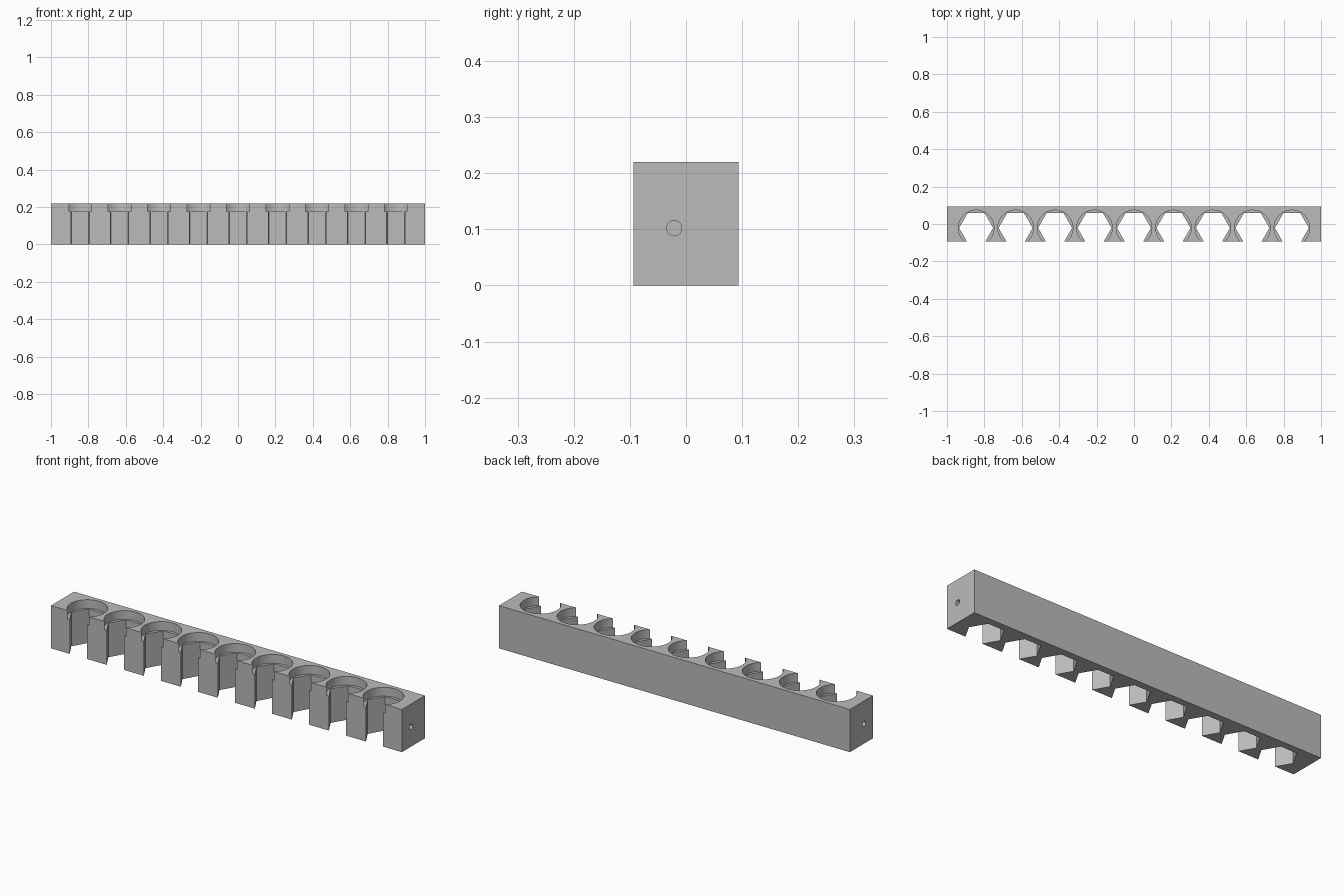
import bpy, bmesh, math
from mathutils import Matrix

LENGTH, DEPTH, HEIGHT = 2.0, 0.188, 0.22
COUNT, PITCH = 9, 0.211
AXIS_Y = -0.021
HEX_R, BORE_R, BORE_FLOOR = 0.091, 0.095, 0.175
PIN_R, PIN_Z, PIN_DEPTH = 0.0135, 0.102, 0.05

old = bpy.data.objects.get("Cube")
if old:
    bpy.data.objects.remove(old, do_unlink=True)

grey = bpy.data.materials.new("mid grey")
grey.use_nodes = True
colour = (0.5, 0.5, 0.5, 1)
grey.diffuse_color = colour
grey.node_tree.nodes["Principled BSDF"].inputs["Base Color"].default_value = colour


def make_object(name, bm):
    mesh = bpy.data.meshes.new(name)
    bm.to_mesh(mesh)
    bm.free()
    mesh.materials.append(grey)
    obj = bpy.data.objects.new(name, mesh)
    bpy.context.collection.objects.link(obj)
    return obj


def prisms(name, sides, radius, length, places):
    """Several equal prisms in one object, one per placement matrix."""
    bm = bmesh.new()
    for place in places:
        bmesh.ops.create_cone(bm, cap_ends=True, segments=sides, radius1=radius,
                              radius2=radius, depth=length, matrix=place)
    obj = make_object(name, bm)
    obj.hide_render = True
    return obj


# Solid bar
bm = bmesh.new()
bmesh.ops.create_cube(bm, size=1, matrix=Matrix.Translation((0, 0, HEIGHT / 2))
                      @ Matrix.Diagonal((LENGTH, DEPTH, HEIGHT, 1)))
rack = make_object("slotted_rack", bm)

# Hexagonal slots, corners pointing sideways
xs = [(i - (COUNT - 1) / 2) * PITCH for i in range(COUNT)]
turn = Matrix.Rotation(math.radians(90), 4, "Z")
hexes = prisms("hex_slot_cutter", 6, HEX_R, HEIGHT * 2,
               [Matrix.Translation((x, AXIS_Y, HEIGHT / 2)) @ turn for x in xs])

# Round seats at the top of each slot
seats = prisms("round_seat_cutter", 64, BORE_R, 0.2,
               [Matrix.Translation((x, AXIS_Y, BORE_FLOOR + 0.1)) for x in xs])

# Blind pin holes in both ends
lay = Matrix.Rotation(math.radians(90), 4, "Y")
pins = prisms("pin_hole_cutter", 32, PIN_R, PIN_DEPTH * 2,
              [Matrix.Translation((s * LENGTH / 2, AXIS_Y, PIN_Z)) @ lay for s in (-1, 1)])

# Cut the bar
bpy.ops.object.select_all(action="DESELECT")
bpy.context.view_layer.objects.active = rack
rack.select_set(True)
for cutter in (hexes, seats, pins):
    cut = rack.modifiers.new(cutter.name, "BOOLEAN")
    cut.operation = "DIFFERENCE"
    cut.solver = "EXACT"
    cut.object = cutter
    bpy.ops.object.modifier_apply(modifier=cut.name)
    bpy.data.objects.remove(cutter, do_unlink=True)

bpy.ops.object.shade_smooth_by_angle(angle=math.radians(30))
